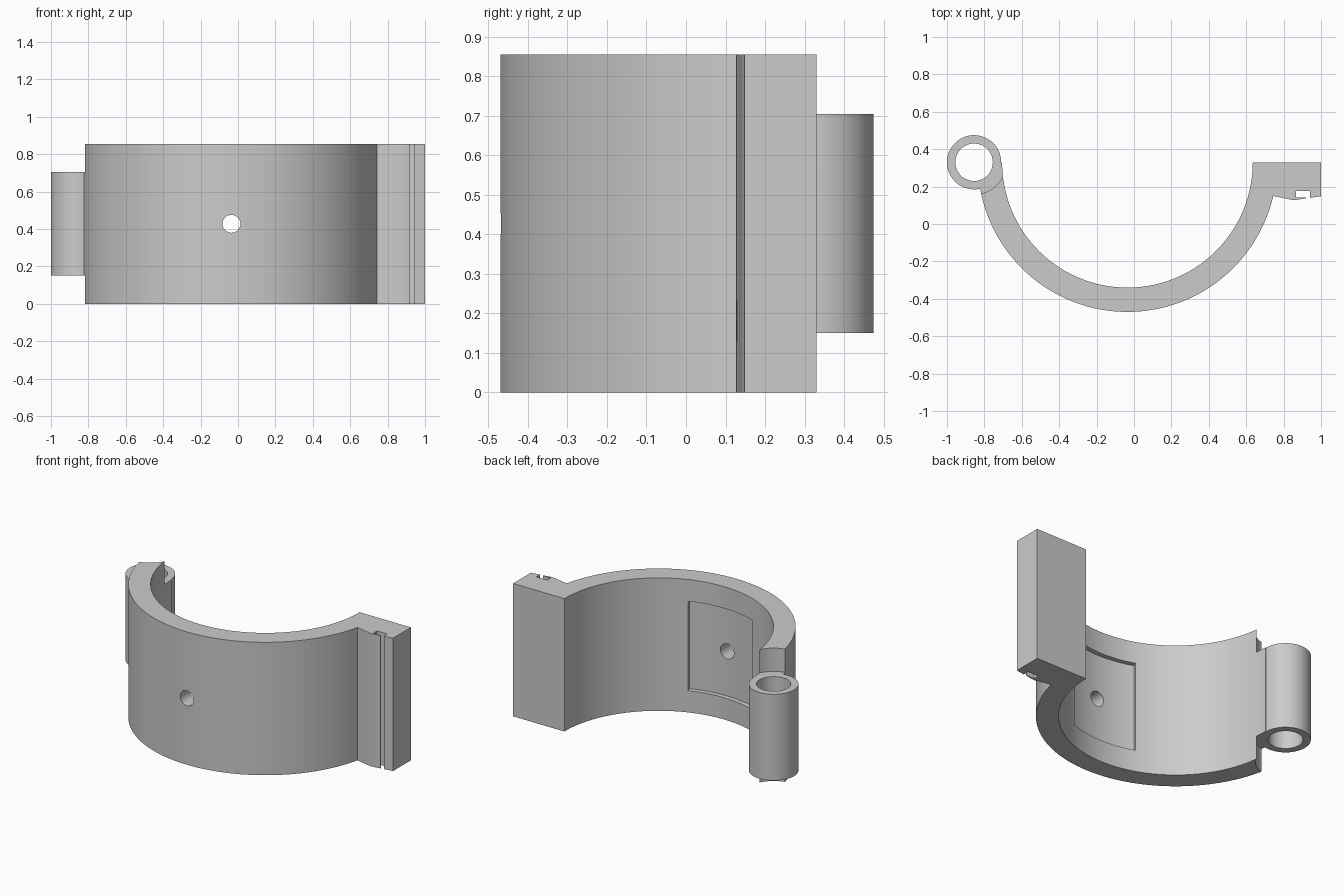
import bpy, bmesh
from math import sin, cos, pi, radians

if "Cube" in bpy.data.objects:
    bpy.data.objects.remove(bpy.data.objects["Cube"])

HEIGHT = 0.855
CENTRE = (-0.035, 0.33)
R_IN, R_OUT = 0.67, 0.80
HINGE = (-0.855, 0.33)
HINGE_Z = (0.15, 0.705)

grey = bpy.data.materials.new("plain grey")
grey.use_nodes = True
grey.diffuse_color = (0.6, 0.6, 0.6, 1)
grey.node_tree.nodes["Principled BSDF"].inputs["Base Color"].default_value = (0.6, 0.6, 0.6, 1)


def arc(centre, r, a0, a1, n):
    """Points along an arc, angles in degrees from +x."""
    angles = [radians(a0 + (a1 - a0) * i / n) for i in range(n + 1)]
    return [(centre[0] + r * cos(a), centre[1] + r * sin(a)) for a in angles]


def prism(name, outline, z0, z1):
    """Extrude a closed outline upwards from z0 to z1."""
    bm = bmesh.new()
    face = bm.faces.new([bm.verts.new((x, y, z0)) for x, y in outline])
    top = bmesh.ops.extrude_face_region(bm, geom=[face])["geom"]
    bmesh.ops.translate(bm, vec=(0, 0, z1 - z0),
                        verts=[v for v in top if isinstance(v, bmesh.types.BMVert)])
    bmesh.ops.recalc_face_normals(bm, faces=bm.faces)
    mesh = bpy.data.meshes.new(name)
    bm.to_mesh(mesh)
    bm.free()
    mesh.materials.append(grey)
    obj = bpy.data.objects.new(name, mesh)
    bpy.context.collection.objects.link(obj)
    return obj


def cylinder(name, centre, r, z0, z1, n=64):
    return prism(name, arc(centre, r, 0, 360, n)[:-1], z0, z1)


def combine(target, other, operation):
    """Apply a boolean and remove the helper."""
    mod = target.modifiers.new("boolean", "BOOLEAN")
    mod.operation, mod.object, mod.solver = operation, other, "EXACT"
    bpy.context.view_layer.objects.active = target
    bpy.ops.object.modifier_apply(modifier=mod.name)
    bpy.data.objects.remove(other)


# Half-ring wall with the latch block and its undercut groove
latch = [(0.855, 0.127), (0.92, 0.137), (0.92, 0.141), (0.865, 0.141), (0.865, 0.177),
         (0.94, 0.177), (0.94, 0.14), (1.0, 0.148), (1.0, 0.33)]
outline = arc(CENTRE, R_OUT, 180, 347, 90) + latch + arc(CENTRE, R_IN, 360, 180, 96)
clamp = prism("clamp_half", outline, 0, HEIGHT)

# Clearance above and below the hinge
for z0, z1 in ((-0.1, HINGE_Z[0]), (HINGE_Z[1], HEIGHT + 0.1)):
    combine(clamp, cylinder("hinge_clearance", HINGE, 0.172, z0, z1), "DIFFERENCE")

# Hinge barrel and its bore
combine(clamp, cylinder("hinge_barrel", HINGE, 0.145, *HINGE_Z), "UNION")
combine(clamp, cylinder("hinge_bore", HINGE, 0.10, -0.1, 1), "DIFFERENCE")

# Shallow curved pocket on the inner wall
pocket = arc(CENTRE, 0.70, 250, 290, 24) + arc(CENTRE, 0.6, 290, 250, 24)
combine(clamp, prism("pocket_cutter", pocket, 0.14, 0.715), "DIFFERENCE")

# Round hole through the front wall
drill = cylinder("hole_cutter", (0, 0), 0.048, -0.2, 0.2, 40)
drill.rotation_euler.x = pi / 2
drill.location = (CENTRE[0], -0.4, HEIGHT / 2)
bpy.context.view_layer.update()
combine(clamp, drill, "DIFFERENCE")

bpy.ops.object.select_all(action="DESELECT")
clamp.select_set(True)
bpy.context.view_layer.objects.active = clamp
bpy.ops.object.shade_smooth_by_angle(angle=radians(25))
